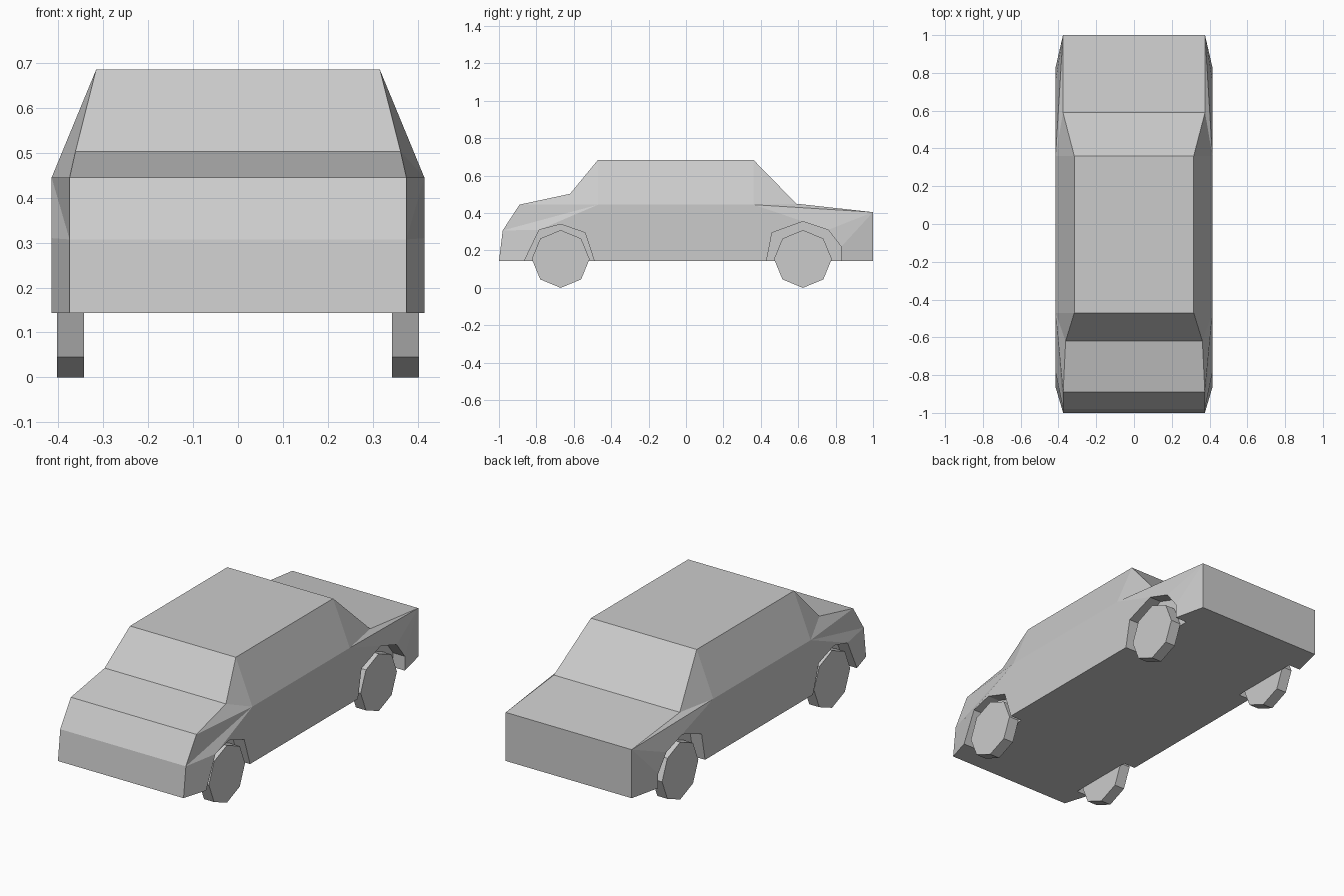
import bpy, bmesh, math
from mathutils import Matrix

cube = bpy.data.objects.get("Cube")
if cube:
    bpy.data.objects.remove(cube, do_unlink=True)

grey = bpy.data.materials.new("plain grey")
grey.use_nodes = True
grey.diffuse_color = (0.6, 0.6, 0.6, 1)
grey.node_tree.nodes["Principled BSDF"].inputs["Base Color"].default_value = grey.diffuse_color


def make_object(name, bm):
    bmesh.ops.recalc_face_normals(bm, faces=bm.faces)
    mesh = bpy.data.meshes.new(name)
    bm.to_mesh(mesh)
    bm.free()
    mesh.materials.append(grey)
    obj = bpy.data.objects.new(name, mesh)
    bpy.context.collection.objects.link(obj)
    return obj


FLOOR, SIDE, WELL = 0.143, 0.415, 0.345

# Centre outline from front bumper over the roof to the tail: half width, y, z
outline = [(0.375, -1, FLOOR), (0.375, -0.98, 0.307), (0.375, -0.89, 0.445),
           (0.362, -0.62, 0.503), (0.316, -0.47, 0.685), (0.316, 0.36, 0.685),
           (0.376, 0.59, 0.45), (0.376, 1, 0.405), (0.376, 1, FLOOR)]
# Wheel arch openings, front to back: y, z
front_arch = [(-0.865, FLOOR), (-0.785, 0.31), (-0.67, 0.34), (-0.54, 0.295), (-0.49, FLOOR)]
rear_arch = [(0.43, FLOOR), (0.46, 0.295), (0.625, 0.355), (0.76, 0.31), (0.83, 0.22), (0.83, FLOOR)]


def add_side(bm, s):
    """Build one flank with its wheel wells; return the outline and floor edge."""
    n = [bm.verts.new((s * x, y, z)) for x, y, z in outline]

    def ring(points, x):
        return [bm.verts.new((s * x, y, z)) for y, z in points]

    fa, ra = ring(front_arch, SIDE), ring(rear_arch, SIDE)
    belt_f, belt_r = ring([(-0.47, 0.445), (0.36, 0.445)], SIDE)
    faces = [
        (n[0], n[1], fa[1], fa[0]), (n[1], belt_f, fa[1]), (n[1], n[2], belt_f),
        (n[2], n[3], belt_f), (n[3], n[4], belt_f), (n[4], n[5], belt_r, belt_f),
        (n[5], n[6], belt_r), (n[6], n[7], belt_r), (belt_r, n[7], ra[3]),
        (n[7], ra[4], ra[3]), (n[7], n[8], ra[5], ra[4]),
        (belt_f, belt_r, *reversed(ra[:4]), *reversed(fa[1:])),
    ]
    # Wheel wells
    edge = [n[0]]
    for arch, points in ((fa, front_arch), (ra, rear_arch)):
        inner = ring(points, WELL)
        faces += [(arch[i], arch[i + 1], inner[i + 1], inner[i]) for i in range(len(arch) - 1)]
        faces.append(inner)
        edge += [arch[0], inner[0], inner[-1], arch[-1]]
    for f in faces:
        bm.faces.new(f)
    return n, edge + [n[-1]]


# Body
bm = bmesh.new()
left, left_edge = add_side(bm, 1)
right, right_edge = add_side(bm, -1)
for i in range(len(outline) - 1):
    bm.faces.new((left[i], left[i + 1], right[i + 1], right[i]))
bm.faces.new(left_edge + right_edge[::-1])
make_object("body", bm)

# Octagonal wheels
RADIUS = 0.1545
for end, y in (("front", -0.67), ("rear", 0.625)):
    for side, s in (("left", 1), ("right", -1)):
        bm = bmesh.new()
        bmesh.ops.create_cone(bm, cap_ends=True, segments=8, radius1=RADIUS,
                              radius2=RADIUS, depth=0.06,
                              matrix=Matrix.Rotation(math.pi / 2, 4, "Y"))
        wheel = make_object(f"{end}_{side}_wheel", bm)
        wheel.location = (s * 0.373, y, RADIUS)
